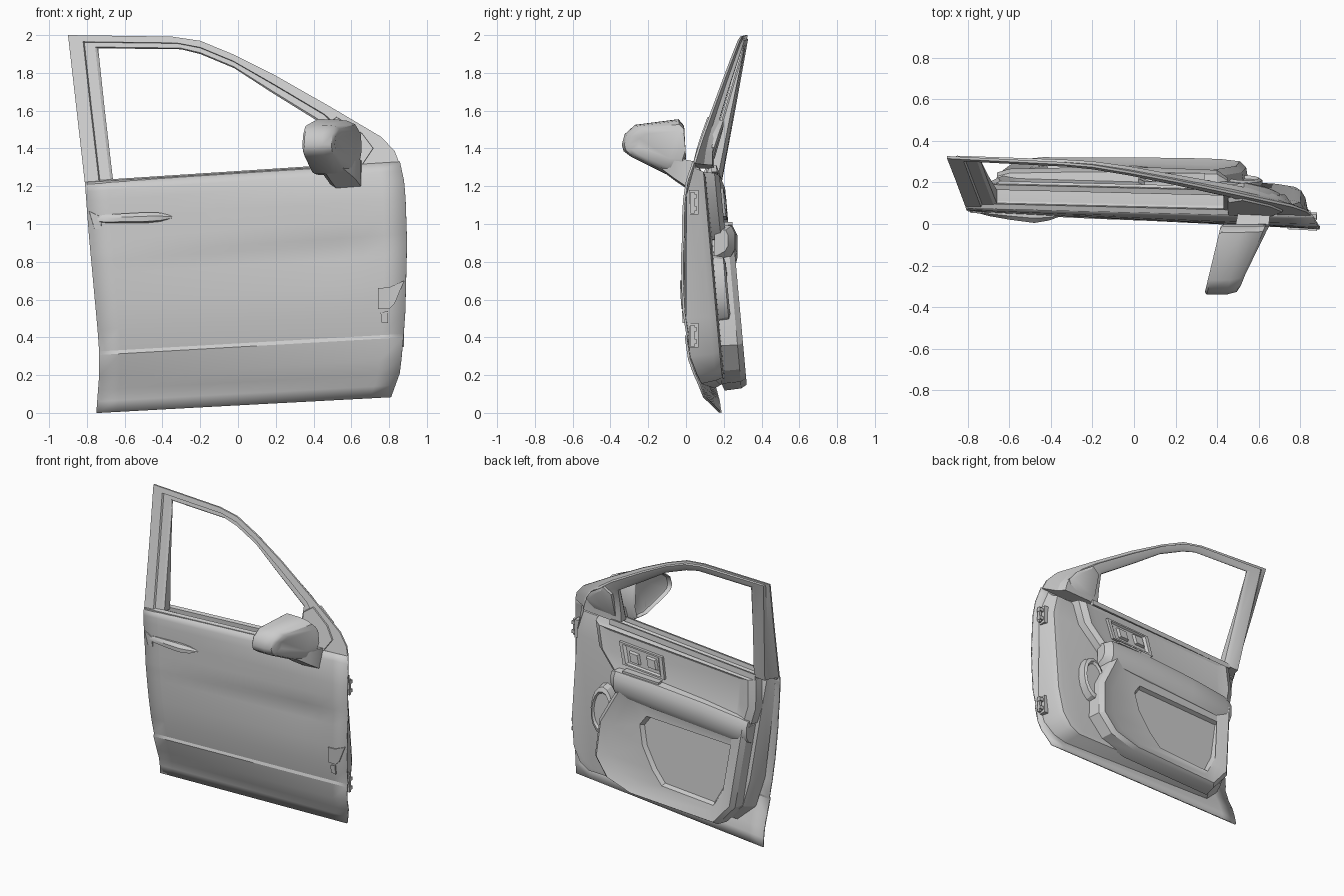
import bpy, bmesh, math

if "Cube" in bpy.data.objects:
    bpy.data.objects.remove(bpy.data.objects["Cube"])


def interp(table, t):
    if t <= table[0][0]:
        return table[0][1]
    for (a, p), (b, q) in zip(table, table[1:]):
        if t <= b:
            return p + (q - p) * (t - a) / (b - a)
    return table[-1][1]


def make(name, verts, faces, angle=30):
    me = bpy.data.meshes.new(name)
    me.from_pydata([tuple(v) for v in verts], [], faces)
    bm = bmesh.new()
    bm.from_mesh(me)
    bmesh.ops.recalc_face_normals(bm, faces=bm.faces)
    bm.to_mesh(me)
    bm.free()
    ob = bpy.data.objects.new(name, me)
    bpy.context.collection.objects.link(ob)
    bpy.ops.object.select_all(action='DESELECT')
    ob.select_set(True)
    bpy.context.view_layer.objects.active = ob
    bpy.ops.object.shade_smooth_by_angle(angle=math.radians(angle))
    return ob


def loft(name, rings, cap0=True, cap1=True, angle=30):
    n = len(rings[0])
    verts = [p for r in rings for p in r]
    faces = [(i * n + j, i * n + (j + 1) % n, (i + 1) * n + (j + 1) % n, (i + 1) * n + j)
             for i in range(len(rings) - 1) for j in range(n)]
    if cap0:
        faces.append(tuple(range(n)))
    if cap1:
        faces.append(tuple((len(rings) - 1) * n + j for j in range(n)))
    return make(name, verts, faces, angle)


def scaled(pts, s):
    cx = (min(p[0] for p in pts) + max(p[0] for p in pts)) / 2
    cz = (min(p[1] for p in pts) + max(p[1] for p in pts)) / 2
    return [(cx + (x - cx) * s, cz + (z - cz) * s) for x, z in pts]


def lay(pts, f, d=0.0):
    return [(x, f(x, z) + d, z) for x, z in pts]


# Surfaces: outer skin, inner panel plane, lower trim plane
BASE = [(0, .105), (.1, .09), (.2, .045), (.31, .007), (.45, -.006), (.6, -.017),
        (.75, -.02), (.88, -.02), (.92, -.014), (1.05, -.015), (1.2, -.005), (1.3, .03), (2, .23)]


def tilt(x):
    return .085 * (.89 - x) / 1.79


def skin(x, z):
    return interp(BASE, z) + tilt(x)


def inner(x, z):
    return .24 - .09 * z + .4 * tilt(x)


def trim(x, z):
    return .335 - .09 * z


# Outer door skin with sill crease and a scoop deepening to the front
XL = [(0, -.75), (.2, -.735), (.35, -.735), (.95, -.79), (1.22, -.81)]
XR = [(.085, .81), (.22, .86), (.5, .885), (.9, .895), (1.2, .885), (1.34, .855)]
LEVELS = [0, .05, .1, .16, .25, .265, .36, .48, .6, .66, .69, .76, .84, .92, .96, 1]
CREASE = [(.25, 0), (.265, .009), (.36, 0)]
SCOOP = [(.48, 0), (.6, .01), (.66, .016), (.69, 0)]
COLS = 14


def zline(x, t):
    lo, hi = .085 * (x + .75) / 1.56, 1.22 + .065 * (x + .81)
    return lo + (hi - lo) * t


verts = []
for t in LEVELS:
    a, b = interp(XL, zline(-.75, t)), interp(XR, zline(.85, t))
    for j in range(COLS + 1):
        u = j / COLS
        x = a + (b - a) * u
        z = zline(x, t)
        verts.append((x, skin(x, z) + interp(CREASE, t) + interp(SCOOP, t) * min(1, u * 1.3) * min(1, (1 - u) * 5), z))
w = COLS + 1
door = make("door_skin", verts, [(i * w + j, i * w + j + 1, (i + 1) * w + j + 1, (i + 1) * w + j)
                                 for i in range(len(LEVELS) - 1) for j in range(COLS)], 25)
m = door.modifiers.new("thickness", 'SOLIDIFY')
m.thickness, m.offset = .012, 0

# Window frame with sail corner: outer x,z / inner x,z / depth
STATIONS = [(-.81, 1.21, -.66, 1.22, .11), (-.86, 1.65, -.705, 1.6, .06), (-.9, 2, -.74, 1.93, .022),
            (-.35, 1.992, -.3, 1.925, .03), (-.2, 1.97, -.2, 1.9, .035), (-.03, 1.9, -.02, 1.825, .04),
            (.2, 1.785, .18, 1.695, .045), (.49, 1.62, .43, 1.54, .055),
            (.76, 1.46, .43, 1.44, .065), (.83, 1.385, .43, 1.36, .08), (.855, 1.32, .43, 1.295, .1)]
rings = []
for ox, oz, ix, iz, d in STATIONS:
    at = lambda k, dy: (ox + (ix - ox) * k, skin(ox + (ix - ox) * k, oz + (iz - oz) * k) + dy, oz + (iz - oz) * k)
    rings.append([at(0, 0), at(.5, 0), at(.54, .012), at(.9, .012), at(1, .022), at(1, d * .8),
                  at(.8, d), at(.3, d), at(.22, d * .55), at(0, .012)])
loft("window_frame", rings)

# Belt moulding below the glass, outside and inside
for name, x0, dy, h in (("outer_belt_strip", -.8, -.008, .022), ("inner_belt_strip", -.69, .085, .03)):
    rs = []
    for k in range(5):
        x = x0 + (.5 - x0) * k / 4
        z = zline(x, 1)
        y = skin(x, z) + dy
        rs.append([(x, y, z - h), (x, y, z), (x, y + .025, z + .008), (x, y + .03, z - h)])
    loft(name, rs)

# Inner metal shell
SHELL = [(-.52, .13), (-.64, .24), (-.69, .45), (-.75, .95), (-.785, 1.22), (.43, 1.29), (.8, 1.31),
         (.845, 1.15), (.85, .5), (.82, .3), (.76, .2), (.68, .155)]
loft("inner_shell", [lay(SHELL, skin, .008), lay(scaled(SHELL, .97), inner, -.07),
                     lay(scaled(SHELL, .945), inner, -.035), lay(scaled(SHELL, .9), inner, -.028)])

# Lower trim panel with map pocket recess
LOWER = [(.36, .92), (.52, .62), (.54, .36), (.44, .23), (.24, .165), (-.46, .13), (-.59, .28), (-.66, .86)]
POCKET = [(.15, .73), (.2, .66), (.17, .52), (.08, .37), (0, .28), (-.42, .25), (-.5, .4), (-.56, .7)]
loft("lower_trim", [lay(scaled(LOWER, 1.03), inner, -.05), lay(LOWER, trim, -.03),
                    lay(scaled(LOWER, .95), trim), lay(scaled(LOWER, .8), trim, -.025),
                    lay(POCKET, trim, -.03), lay(scaled(POCKET, .95), trim, -.06)])

# Upper trim with recessed release handle
UPPER = [(.62, 1.27), (.58, 1.1), (.42, .92), (-.67, .88), (-.7, 1.0), (-.69, 1.2)]
loft("upper_trim", [lay(scaled(UPPER, 1.03), inner, -.05), lay(UPPER, inner, .02),
                    lay(scaled(UPPER, .93), inner, .045), lay(scaled(UPPER, .82), inner, .035)])
BOWL = [(.4, 1.19), (.36, 1.04), (.02, 1.02), (.05, 1.17)]
loft("handle_bezel", [lay(BOWL, inner, .03), lay(BOWL, inner, .055), lay(scaled(BOWL, .85), inner, .055),
                      lay(scaled(BOWL, .75), inner, .04)])
for x0 in (.27, .13):
    LEVER = [(x0 + .05, 1.145), (x0 + .03, 1.07), (x0 - .05, 1.065), (x0 - .03, 1.14)]
    loft("release_lever", [lay(LEVER, inner, .035), lay(scaled(LEVER, .8), inner, .06)])

# Armrest, sloping down to the rear
ARM = [(.15, .74), (.245, .79), (.272, .84), (.272, .93), (.25, .975), (.19, .985), (.15, .96)]
rs = []
for x, dz, s in ((.45, .03, .6), (.4, .025, .9), (.1, .01, 1), (-.3, -.02, 1), (-.6, -.05, .95), (-.66, -.055, .8)):
    rs.append([(x, .15 + (y - .15) * s, .88 + (z - .88) * s + dz) for y, z in ARM])
loft("armrest", rs)
TOP = [(.34, .19), (.34, .245), (.05, .245), (.05, .19)]
loft("switch_panel", [[(x, y, .985 + .03 * x) for x, y in TOP], [(x, y, 1.0 + .03 * x) for x, y in TOP]])

# Speaker pod at the front lower corner
rs = []
for r, d in ((.12, -.05), (.11, .025), (.09, .035), (.08, .02)):
    ring = [(.53 + .8 * r * math.cos(a * math.tau / 16), .66 + 1.5 * r * math.sin(a * math.tau / 16)) for a in range(16)]
    rs.append(lay(ring, inner, d))
loft("speaker_pod", rs)

# Outer pull handle with rear cap
rs = []
for x, h, d in ((-.745, .018, .012), (-.7, .024, .022), (-.6, .027, .035), (-.48, .03, .045), (-.41, .025, .03), (-.345, .006, .004)):
    zc = 1.03 + .03 * (x + .55)
    y = skin(x, zc)
    rs.append([(x, y + .01, zc - h), (x, y - d, zc - h * .6), (x, y - d, zc + h * .3), (x, y - d * .5, zc + h), (x, y + .01, zc + h)])
loft("pull_handle", rs)
CAP = [(-.79, 1.07), (-.76, .97), (-.72, .97), (-.725, 1.04)]
loft("handle_cap", [lay(CAP, skin, .005), lay(scaled(CAP, .92), skin, -.012)])

# Small side plates near the front edge
PLATES = [[(.74, .55), (.74, .66), (.8, .665), (.88, .7), (.83, .58), (.8, .55)],
          [(.76, .48), (.755, .53), (.795, .54), (.795, .475)]]
for p in PLATES:
    loft("side_plate", [lay(p, skin, .004), lay(p, skin, -.014)])

# Mirror housing: closed y,z section swept forward, recessed glass
HEAD = [(-.34, 1.42), (-.325, 1.475), (-.27, 1.525), (-.04, 1.555), (-.01, 1.52), (.0, 1.35),
        (-.02, 1.26), (-.11, 1.265), (-.29, 1.355), (-.33, 1.385)]


def head(dx, sy, sz, skew):
    return [(.42 + skew * y + dx, -.01 + (y + .01) * sy, 1.43 + (z - 1.43) * sz) for y, z in HEAD]


def glass(s, dx):
    return [(.42 + .24 * (-.17 + (y + .17) * s) + dx, -.17 + (y + .17) * s, 1.42 + (z - 1.42) * s) for y, z in HEAD]


loft("mirror_housing", [glass(.8, .035), glass(.9, .03), glass(.93, 0), head(.012, 1, 1, .24), head(.11, 1, .99, .25),
                        head(.17, .96, .93, .28), head(.215, .88, .78, .36), head(.235, .75, .5, .4)], angle=40)

# Mirror foot and base plate on the door
rs = []
for y, x0, x1, z0, z1 in ((-.14, .42, .55, 1.29, 1.36), (-.06, .46, .62, 1.23, 1.36), (0, .49, .65, 1.19, 1.34), (.05, .5, .655, 1.19, 1.33)):
    rs.append([(x0, y, z0 + .02), (x0 + .03, y, z0), (x1, y, z0 + .01), (x1, y, z1), (x0, y, z1)])
loft("mirror_foot", rs)
SAIL = [(.45, 1.52), (.52, 1.57), (.66, 1.48), (.72, 1.4), (.66, 1.31), (.45, 1.3)]
loft("mirror_sail", [lay(SAIL, skin, .02), lay(scaled(SAIL, .96), skin, -.01)])
COVER = scaled(SAIL, .85)
loft("inner_sail_cover", [lay(COVER, skin, .04), lay(COVER, skin, .08), lay(scaled(COVER, .75), skin, .09)])

# Hinges on the front edge
for z in (1.115, .41):
    for name, b in (("hinge_plate", (.815, .85, .015, .065, -.065, .065)),
                    ("hinge_arm", (.84, .88, .02, .055, -.045, -.02)),
                    ("hinge_arm", (.84, .88, .02, .055, .02, .045)),
                    ("hinge_pin", (.86, .878, .025, .045, -.06, .055))):
        x0, x1, y0, y1, z0, z1 = b
        loft(name, [[(x0, y0, z + k), (x1, y0, z + k), (x1, y1, z + k), (x0, y1, z + k)] for k in (z0, z1)])
